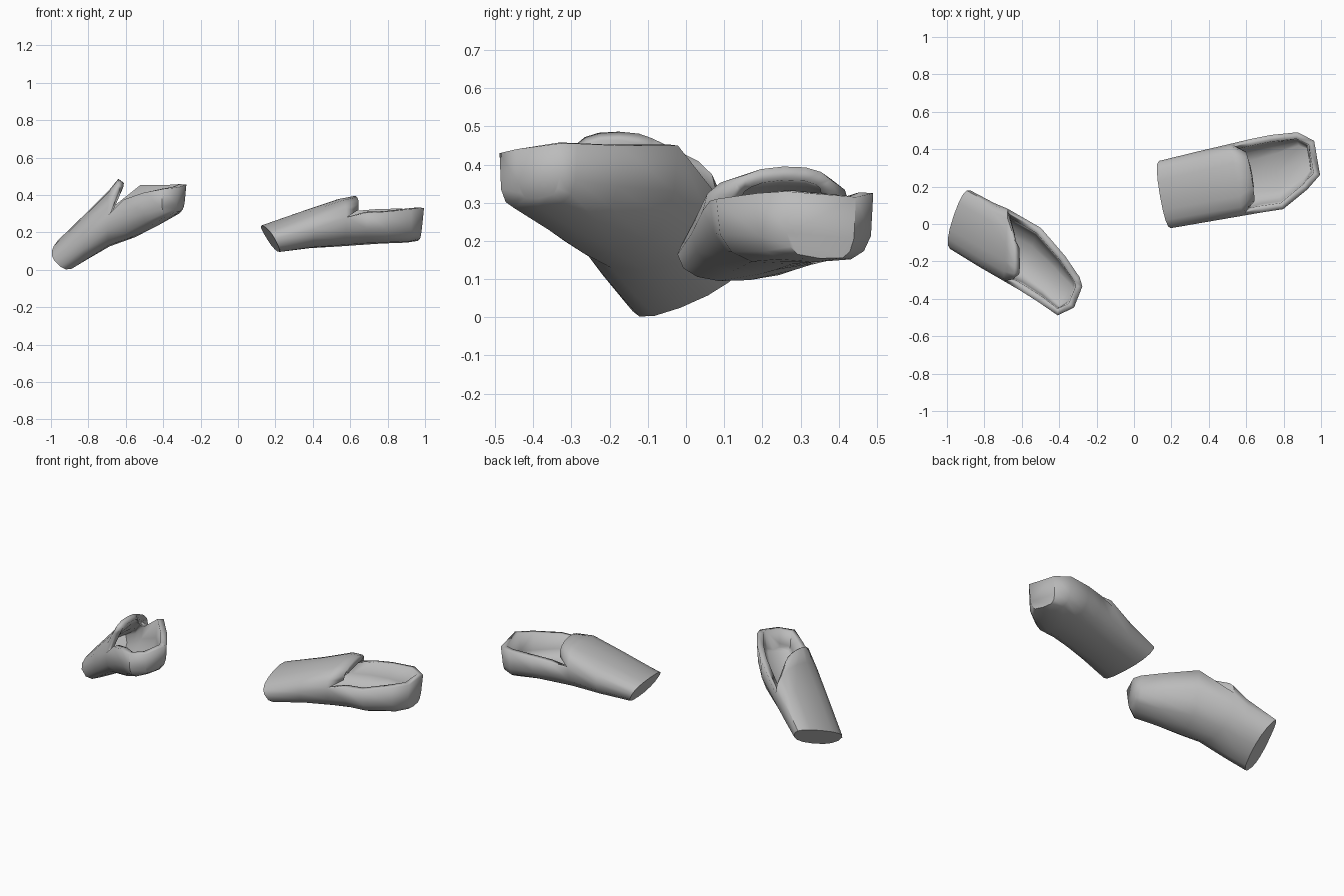
import bpy, bmesh, math
from mathutils import Vector

cube = bpy.data.objects.get("Cube")
if cube:
    bpy.data.objects.remove(cube)

grey = bpy.data.materials.new("mid_grey")
grey.use_nodes = True
grey.diffuse_color = (0.5, 0.5, 0.5, 1)
grey.node_tree.nodes["Principled BSDF"].inputs["Base Color"].default_value = (0.5, 0.5, 0.5, 1)
SEG = 8


def half_ring(origin, yaw, ring, up):
    """One half section: (u, v_neg, v_pos, z_neg, z_pos, depth, height, shear, skew, power)."""
    u, vn, vp, zn, zp, depth, height, shear, skew, power = ring
    along = Vector((math.cos(yaw), math.sin(yaw), 0))
    across = Vector((-along.y, along.x, 0))
    pts = []
    for i in range(SEG + 1):
        a = math.pi * i / SEG + (0 if up else math.pi)
        c, s = math.cos(a), abs(math.sin(a))
        c = math.copysign(abs(c) ** power, c)
        rise = height * s ** power if up else -depth * s ** power
        v = (vn + vp) / 2 + c * (vp - vn) / 2
        z = (zn + zp) / 2 + c * (zp - zn) / 2 + rise
        pts.append(origin + along * (u + shear * rise + skew * v)
                   + across * v + Vector((0, 0, z)))
    return pts


def loft(bm, sections):
    rows = [[bm.verts.new(p) for p in s] for s in sections]
    for a, b in zip(rows, rows[1:]):
        for i in range(SEG):
            bm.faces.new((a[i], a[i + 1], b[i + 1], b[i]))
    return rows


def guard(name, origin, yaw, rings, hood):
    bm = bmesh.new()
    origin = Vector(origin)
    # Underside of the sleeve running into the open cup, with its end wall
    lower = loft(bm, [half_ring(origin, yaw, r, False) for r in rings])
    bm.faces.new(lower[-1])
    # Top of the sleeve, ending in a raised hood lip
    upper = loft(bm, [half_ring(origin, yaw, r, True) for r in rings[:3] + [hood]])
    # Closed end of the sleeve
    bm.faces.new(list(reversed(lower[0] + upper[0][1:-1])))
    bmesh.ops.remove_doubles(bm, verts=bm.verts, dist=0.0005)
    mesh = bpy.data.meshes.new(name)
    bm.to_mesh(mesh)
    bm.free()
    mesh.materials.append(grey)
    ob = bpy.data.objects.new(name, mesh)
    bpy.context.collection.objects.link(ob)
    # Wall thickness
    wall = ob.modifiers.new("wall", "SOLIDIFY")
    wall.thickness = 0.036
    wall.offset = -1
    bpy.ops.object.select_all(action="DESELECT")
    ob.select_set(True)
    bpy.context.view_layer.objects.active = ob
    bpy.ops.object.shade_smooth_by_angle(angle=math.radians(50))


# Level guard on the left side
guard("left_guard", (0.165, 0.16, 0), math.radians(9.8), [
    (0, -.185, .18, .165, .20, .085, .05, -.55, 0, .85),
    (.22, -.185, .195, .22, .23, .11, .10, 0, 0, .85),
    (.39, -.185, .205, .28, .29, .16, .095, 0, 0, .8),
    (.50, -.185, .212, .305, .31, .175, 0, 0, 0, .75),
    (.61, -.187, .215, .31, .32, .175, 0, 0, 0, .65),
    (.755, -.105, .205, .325, .325, .18, 0, 0, 0, .5),
    (.835, -.04, .145, .33, .315, .168, 0, .1, 0, .45),
], (.465, -.12, .15, .32, .33, 0, .07, .1, 0, .85))

# Raised, tilted guard on the right side
guard("right_guard", (-.92, .015, 0), math.radians(-30), [
    (-.012, -.16, .165, .05, .17, .085, .045, -.9, -.2, .85),
    (.15, -.165, .17, .17, .25, .145, .115, 0, -.3, .85),
    (.27, -.165, .18, .29, .32, .18, .125, 0, -.5, .85),
    (.42, -.165, .18, .375, .45, .24, 0, 0, -.2, .75),
    (.57, -.17, .115, .41, .45, .20, 0, 0, 0, .65),
    (.695, -.18, .055, .43, .455, .155, 0, 0, 0, .5),
    (.735, -.10, .02, .44, .455, .135, 0, .1, -.15, .45),
], (.325, -.13, .08, .425, .42, 0, .064, 0, -.55, .85))
